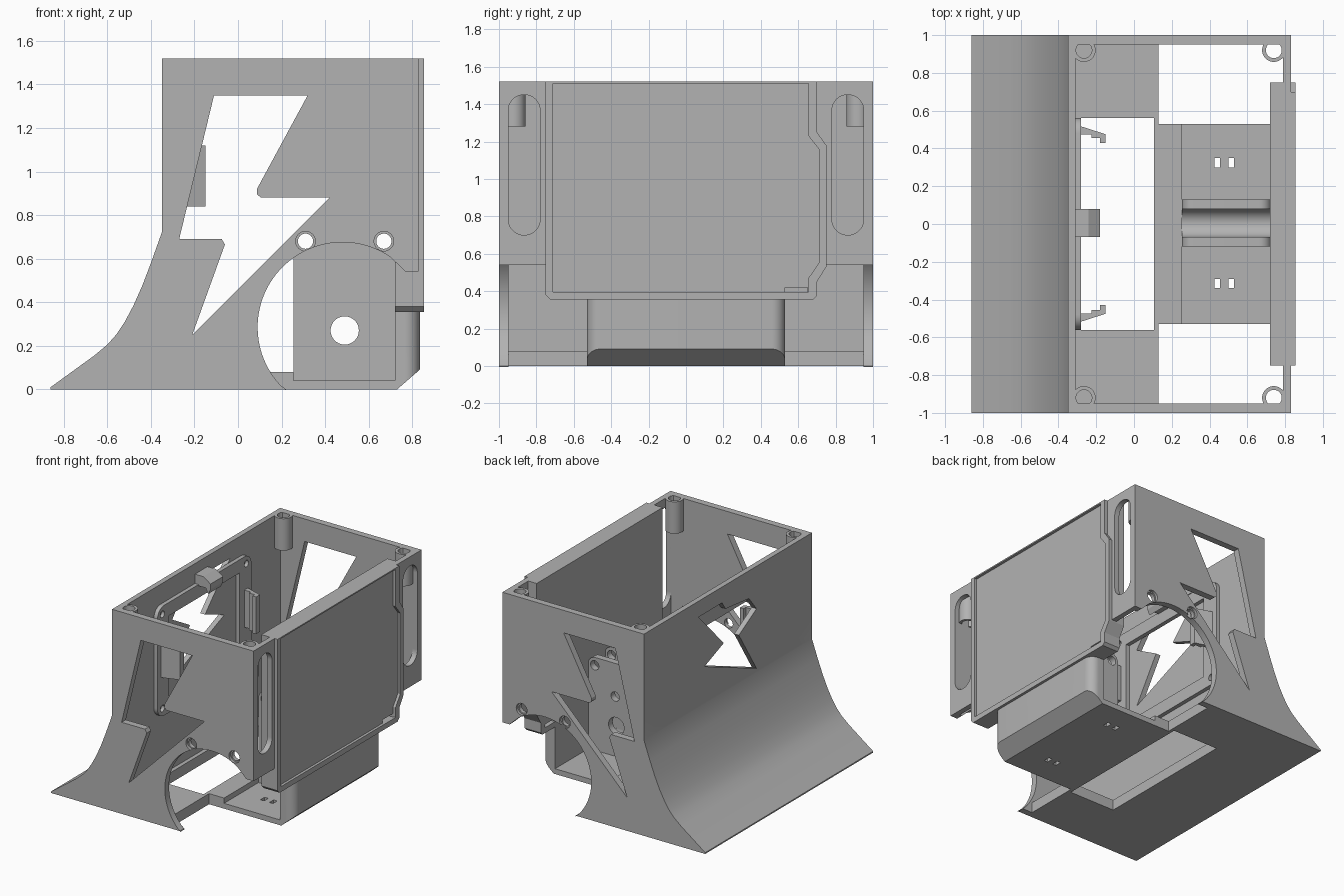
import bpy, bmesh, math
from mathutils import Vector

if "Cube" in bpy.data.objects:
    bpy.data.objects.remove(bpy.data.objects["Cube"])

grey = bpy.data.materials.new("plain grey")
grey.use_nodes = True
grey.diffuse_color = (0.45, 0.45, 0.45, 1)
grey.node_tree.nodes["Principled BSDF"].inputs["Base Color"].default_value = grey.diffuse_color

AXES = {"xz": lambda u, v, d: (u, d, v),
        "yz": lambda u, v, d: (d, u, v),
        "xy": lambda u, v, d: (u, v, d)}


def prism(name, plane, pts, a, b):
    """Extrude a 2D profile from depth a to depth b."""
    bm = bmesh.new()
    place = AXES[plane]
    lo = [bm.verts.new(place(u, v, a)) for u, v in pts]
    hi = [bm.verts.new(place(u, v, b)) for u, v in pts]
    bm.faces.new(lo)
    bm.faces.new(hi)
    n = len(pts)
    for i in range(n):
        j = (i + 1) % n
        bm.faces.new((lo[i], lo[j], hi[j], hi[i]))
    bmesh.ops.recalc_face_normals(bm, faces=bm.faces)
    mesh = bpy.data.meshes.new(name)
    bm.to_mesh(mesh)
    bm.free()
    mesh.materials.append(grey)
    ob = bpy.data.objects.new(name, mesh)
    bpy.context.collection.objects.link(ob)
    return ob


def box(name, x0, x1, y0, y1, z0, z1):
    return prism(name, "xy", [(x0, y0), (x1, y0), (x1, y1), (x0, y1)], z0, z1)


def arc(cu, cv, r, start, end, n=10):
    angles = [math.radians(start + (end - start) * i / n) for i in range(n + 1)]
    return [(cu + r * math.cos(t), cv + r * math.sin(t)) for t in angles]


def circle(cu, cv, r, n=32):
    return arc(cu, cv, r, 0, 360, n)[:-1]


def rounded(u0, u1, v0, v1, r, bottom=True):
    top = arc(u1 - r, v1 - r, r, 0, 90) + arc(u0 + r, v1 - r, r, 90, 180)
    if not bottom:
        return top + [(u0, v0), (u1, v0)]
    return top + arc(u0 + r, v0 + r, r, 180, 270) + arc(u1 - r, v0 + r, r, 270, 360)


def cut(ob, *cutters):
    """Subtract the cutters and remove them."""
    for c in cutters:
        mod = ob.modifiers.new("cut", "BOOLEAN")
        mod.operation = "DIFFERENCE"
        mod.solver = "EXACT"
        mod.object = c
        bpy.context.view_layer.objects.active = ob
        bpy.ops.object.modifier_apply(modifier=mod.name)
        bpy.data.objects.remove(c)
    return ob


# Back wall flowing into the flared foot
flare = [(-0.86, 0.01), (-0.66, 0.155), (-0.60, 0.205), (-0.56, 0.25), (-0.52, 0.31),
         (-0.48, 0.385), (-0.44, 0.475), (-0.40, 0.58), (-0.35, 0.72)]
back = prism("flared_back_wall", "xz", flare + [(-0.35, 1.52), (-0.31, 1.52), (-0.31, 0), (-0.86, 0)], -1, 1)
emblem = [(0.35, 1.40), (0.07, 1.40), (0.03, 1.34), (-0.25, 1.31), (-0.34, 1.20),
          (-0.13, 1.08), (-0.34, 0.75), (0.28, 1.0), (0.05, 1.09)]
cut(back, prism("cutter", "yz", emblem, -0.5, -0.2))

# Side walls with bolt window, round opening and screw holes
bolt = [(-0.11, 1.35), (0.32, 1.35), (0.087, 0.92), (0.088, 0.895), (0.105, 0.88),
        (0.42, 0.88), (-0.21, 0.25), (-0.06, 0.665), (-0.075, 0.69), (-0.27, 0.69)]
SCREWS = ((0.31, 0.68), (0.67, 0.68))
for side, name in ((-1, "front"), (1, "rear")):
    a, b = sorted((side * 0.95, side))
    outline = [(-0.32, 0), (0.22, 0)] + arc(0.48, 0.285, 0.39, 228, 56, 40)
    outline += [(0.77, 0.54), (0.83, 0.54), (0.83, 1.52), (-0.32, 1.52)]
    wall = prism(name + "_side_wall", "xz", outline, a, b)
    cut(wall, prism("cutter", "xz", bolt, a - 0.1, b + 0.1))
    for x, z in SCREWS:
        cut(wall, prism("cutter", "xz", circle(x, z, 0.035), a - 0.1, b + 0.1))
        cut(wall, prism("cutter", "xz", circle(x, z, 0.045), side * 0.98, side * 1.1))

    # Corner panel with a long slot
    a, b = sorted((side * 0.70, side * 0.97))
    panel = box(name + "_corner_panel", 0.79, 0.83, a, b, 0.54, 1.52)
    a, b = sorted((side * 0.78, side * 0.95))
    cut(panel, prism("cutter", "yz", rounded(a, b, 0.70, 1.45, 0.084), 0.7, 0.9))

    # Hollow screw bosses in the top corners
    for x, spot in ((-0.265, "back"), (0.74, "open")):
        boss = prism(f"{name}_{spot}_boss", "xy", circle(x, side * 0.92, 0.062), 1.28, 1.52)
        cut(boss, prism("cutter", "xy", circle(x, side * 0.92, 0.042), 1.2, 1.6))

# Floor with a large opening
floor = box("floor", -0.33, 0.13, -0.97, 0.97, 0, 0.08)
cut(floor, box("cutter", -0.28, 0.105, -0.56, 0.56, -0.1, 0.2))
box("floor_step", 0.105, 0.255, -0.53, 0.53, 0, 0.08)

# Thin tray floor with cable tie slots
tray = box("tray_floor", 0.25, 0.73, -0.53, 0.53, 0, 0.04)
for y in (-0.315, 0.325):
    for x in (0.44, 0.515):
        cut(tray, box("cutter", x - 0.015, x + 0.015, y - 0.025, y + 0.025, -0.1, 0.1))

# Tray end block: rounded upright edges and a chamfered lower edge
ends = [(0.72, -0.53)] + arc(0.765, -0.46, 0.07, -90, 0) + arc(0.765, 0.46, 0.07, 0, 90) + [(0.72, 0.53)]
block = prism("tray_end", "xy", ends, 0, 0.38)
cut(block, prism("cutter", "xz", [(0.72, -0.01), (0.95, 0.19), (0.95, -0.01)], -0.7, 0.7))

# Screen plate with raised rim, recessed face and connector slot
plate_outline = [(-0.75, 1.52), (-0.75, 0.38), (-0.725, 0.355), (0.68, 0.355), (0.70, 0.375), (0.70, 0.45),
                 (0.75, 0.53), (0.75, 1.18), (0.70, 1.25), (0.70, 1.52)]
plate = prism("screen_plate", "yz", plate_outline, 0.72, 0.855)
face = [(-0.71, 1.51), (-0.71, 0.395), (0.655, 0.395), (0.655, 0.47), (0.71, 0.55),
        (0.71, 1.16), (0.655, 1.23), (0.655, 1.51)]
cut(plate, prism("cutter", "yz", face, 0.835, 0.9), box("cutter", 0.7, 0.9, 0.53, 0.65, 0.395, 0.42))
box("plate_shoulder", 0.72, 0.83, 0.69, 0.75, 1.17, 1.52)

# Upright bracket: two cheeks joined by a round channel
for y0, y1, name in ((-0.12, -0.07, "front"), (0.08, 0.13, "rear")):
    cheek = prism(name + "_bracket_cheek", "xz", rounded(0.255, 0.725, 0.02, 0.74, 0.06, False), y0, y1)
    holes = [(x, z, 0.035) for x, z in SCREWS] + [(0.49, 0.27, 0.065)]
    if name == "rear":
        holes.append((0.50, 0.49, 0.035))
    for x, z, r in holes:
        cut(cheek, prism("cutter", "xz", circle(x, z, r), y0 - 0.1, y1 + 0.1))
channel = [(-0.07, 0.02), (-0.07, 0.14)] + arc(0.005, 0.14, 0.0745, 180, 360, 16) + [(0.08, 0.14), (0.08, 0.02)]
prism("bracket_channel", "yz", channel, 0.255, 0.725)

# Board frame on the inside of the back wall
frame = prism("board_frame", "yz", rounded(-0.56, 0.56, 0.54, 1.37, 0.08), -0.312, -0.28)
cut(frame, box("cutter", -0.4, -0.2, -0.42, 0.42, 0.64, 1.27))
for y in (-0.5, 0.5):
    for z in (0.60, 1.31):
        cut(frame, prism("cutter", "yz", circle(y, z, 0.025, 20), -0.306, -0.2))

# Clips that hold the board
prism("top_clip", "xz", [(-0.312, 1.36), (-0.22, 1.36), (-0.20, 1.32), (-0.18, 1.36), (-0.18, 1.40),
                         (-0.24, 1.44), (-0.312, 1.44)], -0.07, 0.08)
hook = [(-0.29, 0.43), (-0.29, 0.51), (-0.15, 0.475), (-0.15, 0.43), (-0.18, 0.43),
        (-0.18, 0.455), (-0.23, 0.455), (-0.23, 0.475), (-0.27, 0.48)]
hook = [(-0.29, 0.475), (-0.29, 0.52), (-0.15, 0.475), (-0.15, 0.43), (-0.18, 0.43),
        (-0.18, 0.455), (-0.225, 0.455), (-0.225, 0.475)]
for side, name in ((-1, "front"), (1, "rear")):
    prism(name + "_clip", "xy", [(x, side * y) for x, y in hook], 0.84, 1.12)

# Smooth the curved surfaces, keep hard edges sharp
for ob in bpy.context.scene.objects:
    ob.select_set(ob.type == "MESH")
bpy.ops.object.shade_smooth_by_angle(angle=math.radians(25))
